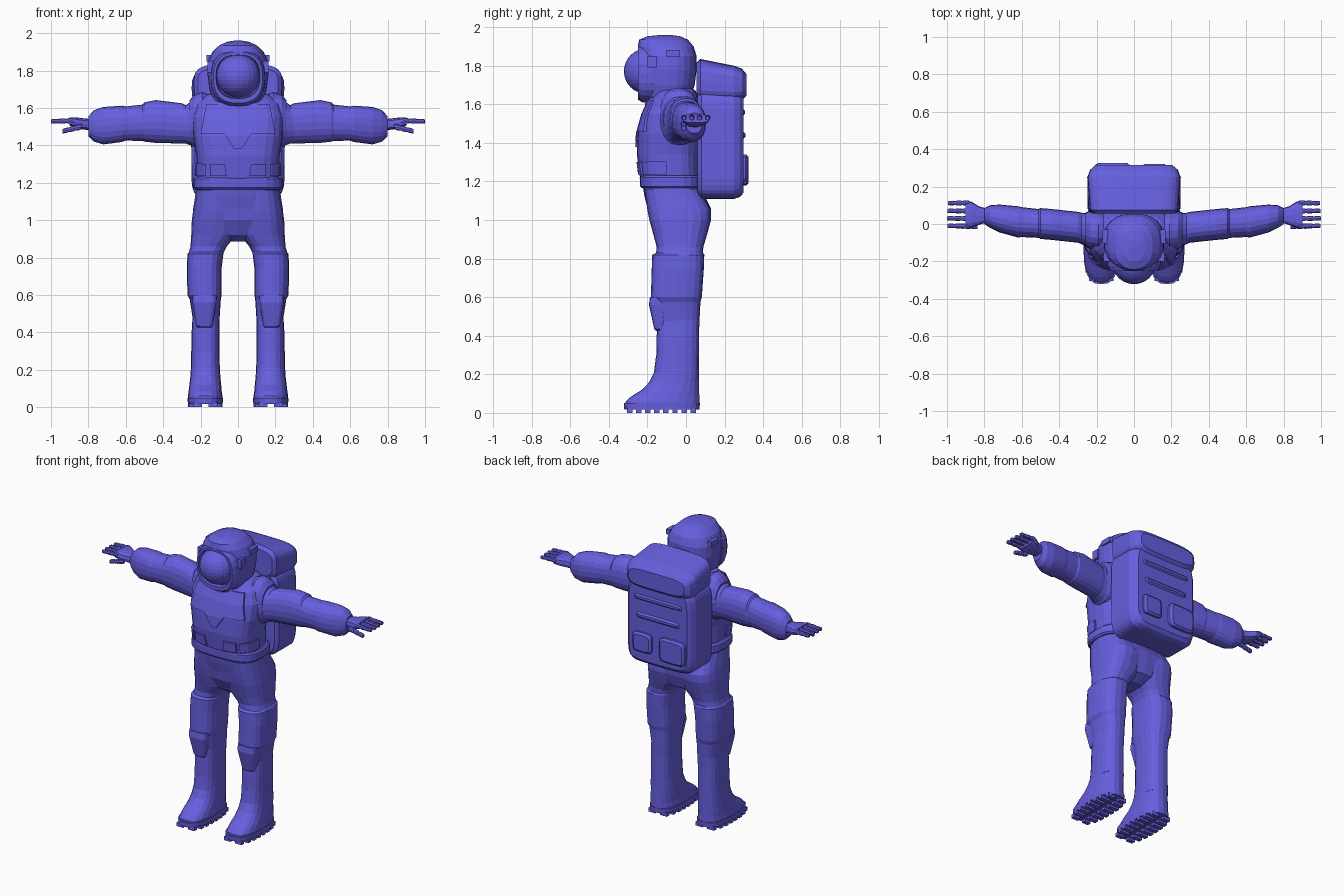
import bpy, bmesh, math

suit = bpy.data.materials.new("suit blue violet")
suit.diffuse_color = (0.135, 0.115, 0.74, 1)


def finish(name, bm, mirror=False):
    bmesh.ops.recalc_face_normals(bm, faces=bm.faces)
    me = bpy.data.meshes.new(name)
    bm.to_mesh(me)
    bm.free()
    me.materials.append(suit)
    ob = bpy.data.objects.new(name, me)
    bpy.context.collection.objects.link(ob)
    if mirror:
        m = ob.modifiers.new("mirror", 'MIRROR')
        m.use_mirror_merge = False
    return ob


def add_loft(bm, axis, secs, n=2.5, seg=20):
    """Rings along an axis; each section is (position, a0, a1, b0, b1)."""
    rings = []
    for p, a0, a1, b0, b1 in secs:
        ring = []
        for i in range(seg):
            t = 2 * math.pi * i / seg
            c, s = math.cos(t), math.sin(t)
            a = (a0 + a1) / 2 + (a1 - a0) / 2 * math.copysign(abs(c) ** (2 / n), c)
            b = (b0 + b1) / 2 + (b1 - b0) / 2 * math.copysign(abs(s) ** (2 / n), s)
            co = [a, b]
            co.insert("xyz".index(axis), p)
            ring.append(bm.verts.new(co))
        rings.append(ring)
    for r, q in zip(rings, rings[1:]):
        for i in range(seg):
            j = (i + 1) % seg
            bm.faces.new((r[i], r[j], q[j], q[i]))
    bm.faces.new(rings[0])
    bm.faces.new(rings[-1])


def loft(name, axis, secs, n=2.5, seg=20, mirror=False):
    bm = bmesh.new()
    add_loft(bm, axis, secs, n, seg)
    return finish(name, bm, mirror)


def add_box(bm, x0, x1, y0, y1, z0, z1):
    vs = bmesh.ops.create_cube(bm, size=1)["verts"]
    for v in vs:
        v.co.x = x1 if v.co.x > 0 else x0
        v.co.y = y1 if v.co.y > 0 else y0
        v.co.z = z1 if v.co.z > 0 else z0


def sym(rows):
    """Sections centred on x = 0: (position, half width, b0, b1)."""
    return [(p, -w, w, b0, b1) for p, w, b0, b1 in rows]


# Torso, belt and pelvis
torso_rows = [(1.17, .215, -.22, .07), (1.23, .218, -.24, .07), (1.34, .222, -.255, .07),
              (1.45, .24, -.25, .08), (1.55, .245, -.222, .08), (1.62, .225, -.19, .07),
              (1.67, .17, -.15, .05), (1.69, .10, -.1, .02)]
loft("torso", 'z', sym(torso_rows), 3, 24)
loft("belt", 'z', sym([(1.165, .23, -.228, .075), (1.175, .24, -.238, .085),
                       (1.22, .24, -.24, .085), (1.23, .23, -.235, .075)]), 3, 24)
loft("pelvis", 'z', sym([(.885, .05, -.10, .04), (.92, .13, -.15, .10), (1.0, .235, -.19, .125),
                         (1.06, .24, -.20, .13), (1.12, .23, -.215, .10), (1.18, .222, -.225, .07)]), 2.6, 24)

# Raised vest panels: flat outlines trimmed by a slightly larger torso
shell = loft("torso_trim_helper", 'z',
             sym([(z, w + .01, a - .01, b + .01) for z, w, a, b in torso_rows]), 3, 24)
shell.hide_render = True
shell.hide_viewport = True
shell.display_type = 'WIRE'


def vest(name, outline, mirror):
    bm = bmesh.new()
    vs = [bm.verts.new((x, -.4, z)) for x, z in outline]
    face = bm.faces.new(vs)
    out = bmesh.ops.extrude_face_region(bm, geom=[face])["geom"]
    for v in out:
        if isinstance(v, bmesh.types.BMVert):
            v.co.y = -.10
    ob = finish(name, bm, mirror)
    m = ob.modifiers.new("trim", 'BOOLEAN')
    m.operation, m.solver, m.object = 'INTERSECT', 'EXACT', shell


vest("chest_panel", [(-.17, 1.62), (-.2, 1.46), (-.07, 1.46), (-.02, 1.38), (.02, 1.38),
                     (.07, 1.46), (.2, 1.46), (.17, 1.62)], False)
vest("waist_pouch", [(.06, 1.235), (.15, 1.235), (.15, 1.30), (.07, 1.30)], True)
vest("side_pouch", [(.17, 1.235), (.3, 1.235), (.3, 1.31), (.17, 1.30)], True)

# Collar, helmet, rim and visor
loft("collar", 'z', sym([(1.57, .18, -.215, .06), (1.62, .165, -.21, .055), (1.65, .14, -.20, .04)]), 2.3)
loft("helmet", 'z', sym([(1.60, .10, -.20, -.0), (1.64, .135, -.222, .025), (1.70, .153, -.23, .045),
                         (1.78, .163, -.235, .055), (1.85, .16, -.242, .055), (1.90, .137, -.25, .04),
                         (1.935, .10, -.243, .01), (1.953, .06, -.20, -.03), (1.96, .02, -.13, -.08)]), 2.4, 24)
loft("visor_rim", 'y', sym([(-.17, .148, 1.61, 1.915), (-.225, .143, 1.61, 1.91), (-.25, .132, 1.625, 1.90),
                            (-.25, .118, 1.65, 1.885), (-.215, .112, 1.655, 1.88)]), 2.5, 24)
bm = bmesh.new()
bmesh.ops.create_uvsphere(bm, u_segments=24, v_segments=16, radius=.117)
bmesh.ops.translate(bm, vec=(0, -.205, 1.772), verts=bm.verts)
finish("visor", bm)
bm = bmesh.new()
add_box(bm, .14, .168, -.105, -.03, 1.848, 1.882)
add_box(bm, .13, .162, -.2, -.15, 1.79, 1.85)
finish("helmet_side_fitting", bm, True)

# Arms with shoulder cuffs
loft("shoulder_cuff", 'x', [(.15, -.13, .06, 1.40, 1.67), (.19, -.145, .07, 1.385, 1.685),
                            (.235, -.135, .068, 1.39, 1.67), (.26, -.12, .062, 1.41, 1.64)], 2.3, mirror=True)
loft("arm", 'x', [(.16, -.13, .06, 1.38, 1.66), (.24, -.125, .06, 1.395, 1.64), (.28, -.108, .06, 1.41, 1.615),
                  (.30, -.10, .065, 1.41, 1.625), (.44, -.085, .08, 1.413, 1.642), (.50, -.08, .085, 1.42, 1.63),
                  (.51, -.074, .08, 1.424, 1.618), (.60, -.07, .09, 1.425, 1.608), (.62, -.072, .095, 1.418, 1.612),
                  (.72, -.045, .104, 1.405, 1.605), (.77, -.02, .10, 1.42, 1.588), (.80, -.0, .085, 1.45, 1.555)],
     2.3, mirror=True)

# Gloves: palm, four jointed fingers, thumb
bm = bmesh.new()
add_loft(bm, 'x', [(.78, .01, .08, 1.48, 1.54), (.83, -.005, .095, 1.485, 1.545),
                   (.87, -.02, .12, 1.495, 1.55), (.90, -.022, .125, 1.505, 1.55)], 3, 12)


def add_finger(x0, length, y, z0, dz, r):
    secs = []
    for i in range(3):
        for f, k in ((.04, .8), (.2, 1), (.8, 1), (.96, .8)):
            u = (i + f) / 3
            z = z0 + dz * u
            q = r * k * (1 - .2 * u)
            secs.append((x0 + length * u, y - q, y + q, z - q, z + q))
    add_loft(bm, 'x', secs, 2.5, 8)


for y, length in ((.112, .115), (.07, .12), (.03, .122), (-.01, .118)):
    add_finger(.88, length, y, 1.532, -.004, .0145)
add_finger(.835, .105, -.012, 1.50, -.025, .016)
finish("glove", bm, True)

# Legs: trousers, knee section and shin
loft("leg", 'z', [(1.16, .0, .22, -.215, .07), (1.05, .0, .24, -.20, .13), (1.0, .0, .247, -.19, .13),
                  (.92, .01, .25, -.168, .108), (.86, .06, .254, -.152, .09), (.83, .075, .262, -.155, .088),
                  (.82, .078, .27, -.175, .095), (.74, .088, .274, -.178, .092), (.60, .088, .27, -.182, .082),
                  (.575, .092, .258, -.165, .075), (.48, .098, .243, -.148, .07), (.40, .10, .248, -.152, .067),
                  (.25, .10, .25, -.155, .066), (.18, .097, .253, -.16, .066)], 2.7, mirror=True)
loft("knee_pad", 'z', [(.425, .14, .215, -.155, -.08), (.435, .135, .225, -.165, -.08), (.56, .115, .245, -.192, -.08),
                       (.60, .115, .245, -.187, -.08)], 4, mirror=True)

# Boots: upper, sole and tread
loft("boot", 'z', [(.30, .10, .25, -.155, .066), (.21, .097, .252, -.166, .067), (.16, .094, .255, -.19, .067),
                   (.12, .09, .26, -.228, .068), (.085, .087, .264, -.285, .069), (.06, .083, .268, -.312, .07),
                   (.04, .082, .268, -.315, .07)], 2.5, mirror=True)
loft("sole", 'z', [(.05, .08, .27, -.322, .072), (.018, .082, .268, -.32, .07)], 2.7, 24, True)
bm = bmesh.new()
for i in range(8):
    y = -.292 + i * .047
    u = abs((y + .125) / .2)
    half = .093 * max(0, 1 - u ** 2.7) ** (1 / 2.7)
    for s in (-1, 1):
        a, b = sorted((.175 + s * .018, .175 + s * half))
        add_box(bm, a, b, y - .014, y + .014, 0, .025)
finish("boot_tread", bm, True)

# Backpack: main body, lid and pockets
loft("backpack_body", 'y', sym([(.06, .23, 1.13, 1.66), (.08, .248, 1.11, 1.68), (.25, .25, 1.11, 1.68),
                                (.28, .235, 1.12, 1.67), (.297, .215, 1.14, 1.66)]), 7, 32)
loft("backpack_lid", 'y', sym([(.055, .215, 1.64, 1.815), (.075, .235, 1.61, 1.835), (.25, .248, 1.61, 1.80),
                               (.29, .235, 1.62, 1.785), (.315, .205, 1.645, 1.755)]), 4, 32)
bm = bmesh.new()
for x0, x1, z0, z1, y in ((-.21, -.02, 1.18, 1.34, .325), (.04, .18, 1.20, 1.33, .32),
                          (-.16, .16, 1.42, 1.46, .308), (-.18, .18, 1.54, 1.58, .306)):
    add_loft(bm, 'y', [(.27, x0, x1, z0, z1), (y - .012, x0, x1, z0, z1),
                       (y, x0 + .015, x1 - .015, z0 + .012, z1 - .012)], 6, 20)
finish("backpack_pockets", bm)
